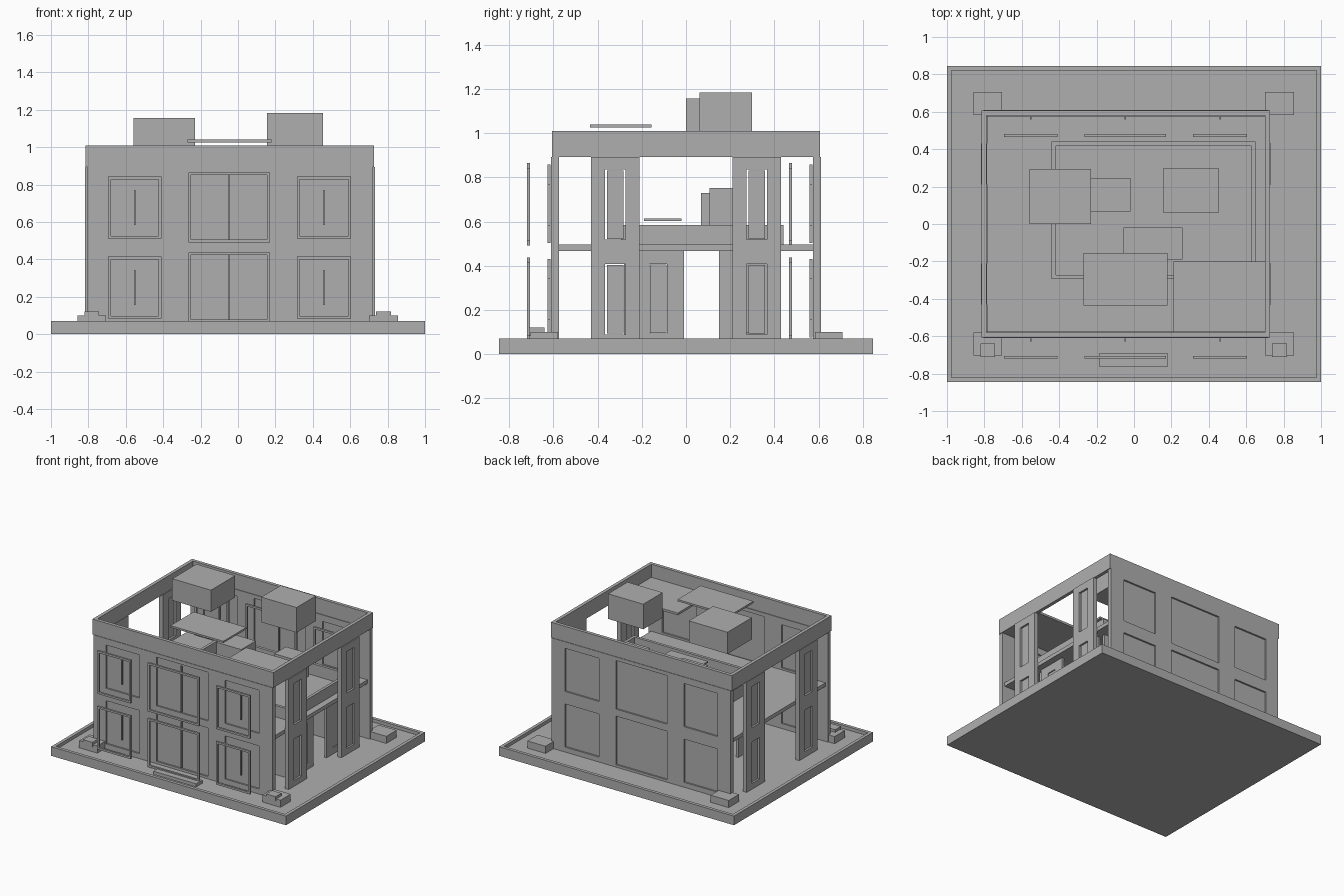
import bpy
import bmesh

cube = bpy.data.objects.get("Cube")
if cube:
    bpy.data.objects.remove(cube, do_unlink=True)

grey = bpy.data.materials.new("plain grey")
grey.use_nodes = True
tone = (0.43, 0.43, 0.43, 1)
grey.diffuse_color = tone
grey.node_tree.nodes["Principled BSDF"].inputs["Base Color"].default_value = tone


def boxes(name, spans):
    """One object from boxes given as (x range, y range, z range)."""
    bm = bmesh.new()
    for span in spans:
        made = bmesh.ops.create_cube(bm, size=1)["verts"]
        for v in made:
            for axis, (low, high) in enumerate(span):
                v.co[axis] = low if v.co[axis] < 0 else high
    mesh = bpy.data.meshes.new(name)
    bm.to_mesh(mesh)
    bm.free()
    mesh.materials.append(grey)
    obj = bpy.data.objects.new(name, mesh)
    bpy.context.collection.objects.link(obj)
    return obj


def cut(obj, spans):
    """Cut box-shaped openings through an object."""
    cutter = boxes(obj.name + "_cutter", spans)
    cutter.hide_render = True
    cutter.hide_viewport = True
    mod = obj.modifiers.new("openings", "BOOLEAN")
    mod.operation = "DIFFERENCE"
    mod.solver = "EXACT"
    mod.object = cutter


def ring(name, xs, ys, zs, t):
    """Rectangular wall ring, open at the top and bottom."""
    (x0, x1), (y0, y1) = xs, ys
    return boxes(name, [
        (xs, (y0, y0 + t), zs), (xs, (y1 - t, y1), zs),
        ((x0, x0 + t), (y0 + t, y1 - t), zs),
        ((x1 - t, x1), (y0 + t, y1 - t), zs)])


def frame(name, xs, ys, zs, t=0.015):
    """Upright rectangular window frame."""
    (x0, x1), (z0, z1) = xs, zs
    return boxes(name, [
        (xs, ys, (z0, z0 + t)), (xs, ys, (z1 - t, z1)),
        ((x0, x0 + t), ys, (z0 + t, z1 - t)),
        ((x1 - t, x1), ys, (z0 + t, z1 - t))])


FLOOR = 0.045
STOREY = 0.428
EAVES = 0.893

# Base with a low rim
boxes("base", [((-0.98, 0.98), (-0.825, 0.825), (0, FLOOR))])
ring("base_rim", (-1, 1), (-0.845, 0.845), (0, 0.07), 0.025)

# Front and back walls with windows, loose frames and centre bars
small_left, small_right, wide = (-0.695, -0.41), (0.315, 0.605), (-0.265, 0.17)
windows = []
for level in range(2):
    lift = level * STOREY
    for xs in (small_left, small_right):
        windows.append((xs, (0.083 + lift, 0.415 + lift), (0.155 + lift, 0.343 + lift)))
    windows.append((wide, (0.063 + lift, 0.437 + lift), (0.075 + lift, 0.43 + lift)))

for side, y in (("front", -0.61), ("back", 0.575)):
    wall = boxes(side + "_wall", [((-0.805, 0.72), (y, y + 0.035), (FLOOR, EAVES))])
    cut(wall, [(xs, (y - 0.1, y + 0.1), zs) for xs, zs, bar in windows])
    boxes(side + "_panes", [
        ((xs[0] - 0.005, xs[1] + 0.005), (y + 0.012, y + 0.022), (zs[0] - 0.005, zs[1] + 0.005))
        for xs, zs, bar in windows])
    for xs, zs, bar in windows:
        frame(side + "_window_frame", xs, (y - 0.11, y - 0.095), zs)
        mid = (xs[0] + xs[1]) / 2
        boxes(side + "_window_bar",
              [((mid - 0.004, mid + 0.004), (y - 0.017, y - 0.003), bar)])

# Side piers with narrow windows on both storeys
for side, xs in (("right", (-0.818, -0.785)), ("left", (0.70, 0.733))):
    for place, y in (("front", -0.32), ("back", 0.32)):
        pier = boxes(side + "_" + place + "_pier", [(xs, (y - 0.11, y + 0.11), (FLOOR, EAVES))])
        levels = [(0.09 + i * STOREY, 0.408 + i * STOREY) for i in range(2)]
        cut(pier, [((xs[0] - 0.1, xs[1] + 0.1), (y - 0.046, y + 0.046), zs) for zs in levels])
        boxes(side + "_" + place + "_pier_panels", [
            ((xs[0] + 0.01, xs[1] - 0.01), (y - 0.037, y + 0.037), (z0 + 0.004, z1 - 0.004))
            for z0, z1 in levels])

# Upper floor, roof band and partial roof
boxes("upper_floor", [((-0.785, 0.70), (-0.574, 0.574), (0.468, 0.497))])
ring("roof_band", (-0.815, 0.726), (-0.606, 0.606), (EAVES, 1.01), 0.026)
boxes("corner_roof", [((0.21, 0.70), (-0.578, -0.2), (0.893, 0.91))])

# Inner block: walls, side piers and low parapet
ring("inner_parapet", (-0.44, 0.65), (-0.295, 0.44), (0.497, 0.585), 0.022)
for side, y in (("front", -0.28), ("back", 0.41)):
    boxes("inner_" + side + "_wall", [((-0.42, 0.63), (y, y + 0.02), (FLOOR, 0.468))])
for side, xs in (("right", (-0.44, -0.42)), ("left", (0.63, 0.65))):
    for place, y in (("front", -0.125), ("back", 0.265)):
        pier = boxes("inner_%s_%s_pier" % (side, place),
                     [(xs, (y - 0.115, y + 0.115), (FLOOR, 0.468))])
        cut(pier, [((xs[0] - 0.1, xs[1] + 0.1), (y - 0.04, y + 0.04), (0.093, 0.408))])
        boxes("inner_%s_%s_panel" % (side, place),
              [((xs[0] + 0.005, xs[1] - 0.005), (y - 0.037, y + 0.037), (0.096, 0.405))])

# Roof units and cover plates, large above and small inside
boxes("roof_unit_right", [((-0.56, -0.23), (0, 0.295), (0.99, 1.157))])
boxes("roof_unit_left", [((0.155, 0.455), (0.062, 0.298), (0.99, 1.183))])
boxes("roof_cover", [((-0.27, 0.18), (-0.435, -0.155), (1.026, 1.04))])
boxes("inner_unit_right", [((-0.23, -0.02), (0.068, 0.245), (0.575, 0.73))])
boxes("inner_unit_left", [((0.235, 0.43), (0.106, 0.248), (0.575, 0.752))])
boxes("inner_cover", [((-0.055, 0.26), (-0.19, -0.02), (0.603, 0.614))])

# Corner planters and the front step
for side, x in (("right", -0.782), ("left", 0.778)):
    for place, y in (("front", -0.642), ("back", 0.645)):
        boxes(side + "_" + place + "_planter",
              [((x - 0.077, x + 0.077), (y - 0.062, y + 0.062), (FLOOR, 0.1))])
    boxes(side + "_planter_block",
          [((x - 0.04, x + 0.04), (-0.71, -0.64), (0.085, 0.12))])
boxes("front_step", [((-0.185, 0.18), (-0.765, -0.69), (FLOOR, 0.069))])
